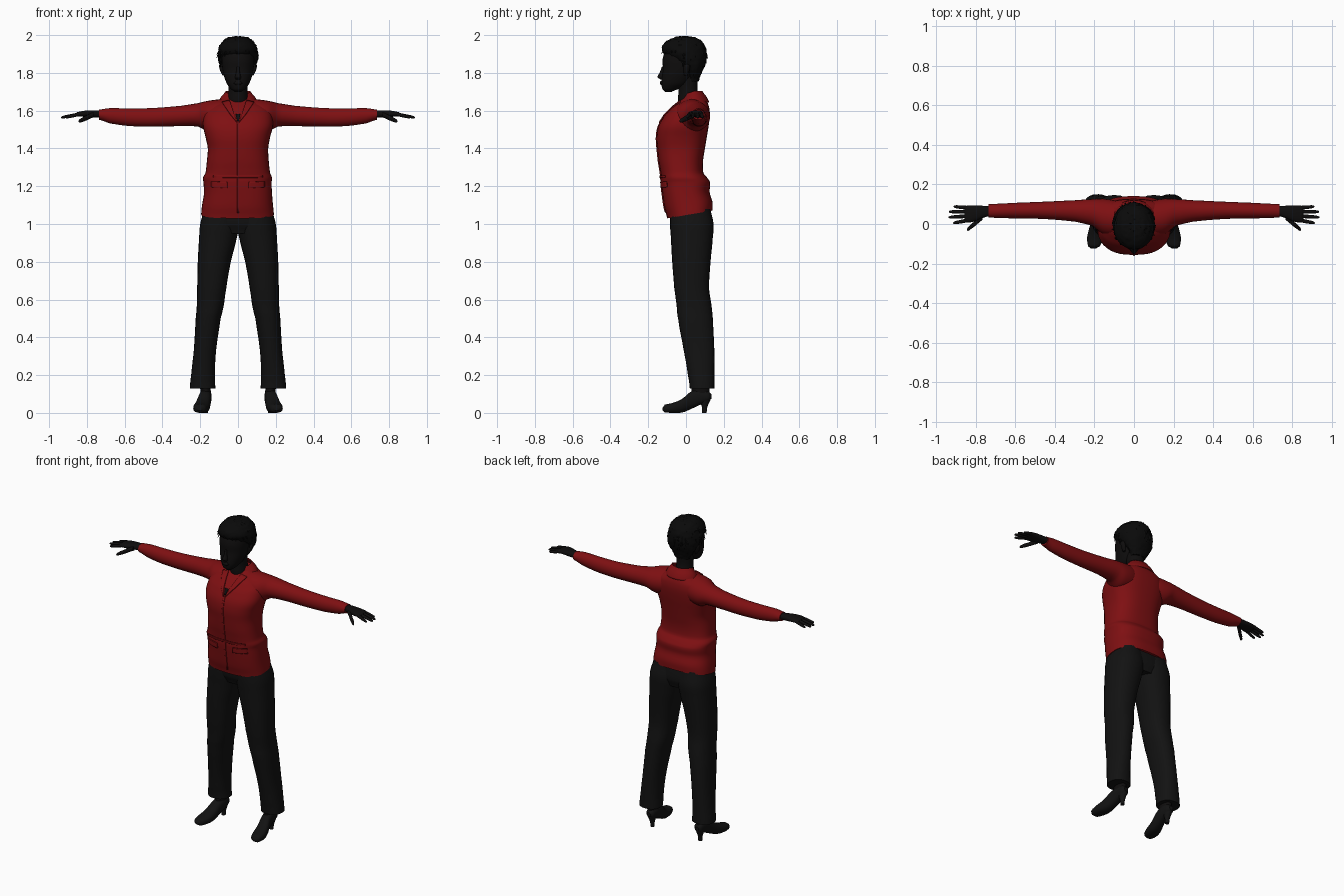
import bpy, bmesh, math, random
from mathutils import Vector
from mathutils.bvhtree import BVHTree

random.seed(4)


def material(name, rgb):
    m = bpy.data.materials.new(name)
    m.diffuse_color = (*rgb, 1)
    return m


RED = material("jacket_red", (0.21, 0.005, 0.006))
TROUSER = material("trouser_black", (0.006, 0.006, 0.006))
SKIN = material("dark_skin", (0.0045, 0.004, 0.004))
HAIR = material("hair_black", (0.003, 0.003, 0.003))


def finish(name, bm, mat, mirror=False):
    bmesh.ops.recalc_face_normals(bm, faces=bm.faces)
    me = bpy.data.meshes.new(name)
    bm.to_mesh(me)
    bm.free()
    me.materials.append(mat)
    ob = bpy.data.objects.new(name, me)
    bpy.context.collection.objects.link(ob)
    bpy.context.view_layer.objects.active = ob
    ob.select_set(True)
    bpy.ops.object.shade_smooth_by_angle(angle=math.radians(50))
    ob.select_set(False)
    if mirror:
        ob.modifiers.new("mirror", 'MIRROR')
    return ob


def spline(p0, p1, p2, p3, t):
    return 0.5 * (2 * p1 + (p2 - p0) * t + (2 * p0 - 5 * p1 + 4 * p2 - p3) * t * t
                  + (3 * p1 - p0 - 3 * p2 + p3) * t ** 3)


def loft(name, rows, mat, axis='z', power=2.0, n=24, steps=4, mirror=False, warp=None, caps=True):
    """Skin rounded rings; each row is (position, a_min, a_max, b_min, b_max)."""
    dense = []
    for i in range(len(rows) - 1):
        quad = [rows[max(i - 1, 0)], rows[i], rows[i + 1], rows[min(i + 2, len(rows) - 1)]]
        for s in range(steps):
            t = s / steps
            dense.append([quad[1][0] + (quad[2][0] - quad[1][0]) * t]
                         + [spline(*(q[k] for q in quad), t) for k in range(1, 5)])
    dense.append(rows[-1])
    bm = bmesh.new()
    rings = []
    for p, a0, a1, b0, b1 in dense:
        ring = []
        for k in range(n):
            c, s = math.cos(math.tau * k / n), math.sin(math.tau * k / n)
            a = (a0 + a1) / 2 + (a1 - a0) / 2 * math.copysign(abs(c) ** (2 / power), c)
            b = (b0 + b1) / 2 + (b1 - b0) / 2 * math.copysign(abs(s) ** (2 / power), s)
            co = Vector({'z': (a, b, p), 'x': (p, a, b), 'y': (a, p, b)}[axis])
            ring.append(bm.verts.new(warp(co) if warp else co))
        rings.append(ring)
    for r, q in zip(rings, rings[1:]):
        for k in range(n):
            bm.faces.new((r[k], r[(k + 1) % n], q[(k + 1) % n], q[k]))
    if caps:
        bm.faces.new(rings[0])
        bm.faces.new(rings[-1])
    return finish(name, bm, mat, mirror)


# Jacket body, with a hem that rises toward the back
def hem(co):
    co.z += (co.y + 0.1) * 0.17 * min(max((1.2 - co.z) / 0.17, 0), 1)
    return co


jacket = loft("jacket_body", [
    (1.03, -.195, .19, -.10, .14), (1.09, -.19, .185, -.115, .14),
    (1.16, -.18, .18, -.125, .125), (1.22, -.183, .178, -.132, .128),
    (1.245, -.185, .18, -.132, .112), (1.27, -.172, .17, -.135, .092),
    (1.33, -.165, .163, -.145, .09), (1.40, -.16, .16, -.152, .10),
    (1.46, -.172, .17, -.156, .11), (1.52, -.185, .185, -.145, .12),
    (1.58, -.18, .18, -.11, .126), (1.62, -.155, .155, -.07, .122),
    (1.65, -.105, .105, -.035, .11), (1.675, -.075, .075, -.01, .09)],
    RED, power=2.6, n=40, warp=hem)

# Sleeves
loft("sleeve", [
    (.04, -.03, .10, 1.50, 1.665), (.10, -.06, .12, 1.49, 1.66), (.16, -.05, .128, 1.49, 1.652),
    (.21, -.01, .126, 1.515, 1.64), (.30, .012, .12, 1.518, 1.626), (.45, .025, .113, 1.515, 1.614),
    (.58, .028, .108, 1.519, 1.612), (.68, .03, .103, 1.533, 1.613), (.735, .033, .1, 1.552, 1.606)],
    RED, axis='x', mirror=True)


# Collar stands up behind the neck and drops at the front
def collar_drop(co):
    co.z -= max(0, 0.045 - co.y) * 0.35
    return co


collar = loft("collar", [
    (1.645, -.105, .105, -.045, .122), (1.675, -.09, .09, -.03, .108), (1.705, -.066, .066, -.012, .086)],
    RED, warp=collar_drop, caps=False)
mod = collar.modifiers.new("thickness", 'SOLIDIFY')
mod.thickness = 0.006

# Plates laid on the jacket front
bvh = BVHTree.FromPolygons([v.co for v in jacket.data.vertices],
                           [tuple(p.vertices) for p in jacket.data.polygons])


def plate(name, corners, mat, mirror=False, lift=0.004, n=8):
    c = [Vector((x, z)) for x, z in corners]
    bm = bmesh.new()
    grid = []
    for i in range(n + 1):
        row = []
        for j in range(n + 1):
            p = c[0].lerp(c[1], i / n).lerp(c[3].lerp(c[2], i / n), j / n)
            hit = bvh.ray_cast(Vector((p.x, -1, p.y)), Vector((0, 1, 0)))[0]
            row.append(bm.verts.new((p.x, (hit.y if hit else 0) - lift, p.y)))
        grid.append(row)
    for i in range(n):
        for j in range(n):
            bm.faces.new((grid[i][j], grid[i + 1][j], grid[i + 1][j + 1], grid[i][j + 1]))
    ob = finish(name, bm, mat, mirror)
    m = ob.modifiers.new("thickness", 'SOLIDIFY')
    m.thickness, m.offset = 0.007, 0
    return ob


plate("lapel", [(.004, 1.535), (.045, 1.585), (.085, 1.645), (.045, 1.655)], RED, True)
plate("neck_opening", [(-.004, 1.545), (.004, 1.545), (.012, 1.58), (-.012, 1.58)], SKIN, lift=0.001, n=3)
plate("pocket_flap", [(.055, 1.19), (.14, 1.195), (.14, 1.225), (.055, 1.222)], RED, True)
plate("waist_seam", [(-.13, 1.245), (.13, 1.245), (.13, 1.256), (-.13, 1.256)], RED, n=12)
plate("front_edge", [(-.004, 1.06), (.006, 1.06), (.006, 1.54), (-.004, 1.54)], RED, lift=0.001, n=16)

# Trousers
loft("trouser_seat", [
    (.95, -.12, .12, -.06, .12), (1.0, -.185, .185, -.08, .135), (1.10, -.175, .175, -.085, .125)],
    TROUSER, power=2.5, n=32)
loft("trouser_leg", [
    (.13, .12, .255, .02, .15), (.20, .122, .248, .01, .15), (.33, .116, .234, -.012, .15),
    (.50, .092, .224, -.042, .142), (.57, .075, .218, -.05, .135), (.66, .062, .216, -.062, .122),
    (.80, .038, .213, -.073, .13), (.93, .006, .206, -.08, .142), (1.0, -.005, .2, -.085, .146),
    (1.08, .0, .18, -.085, .13)], TROUSER, power=2.3, mirror=True)

# Shoes: ankle, foot and heel
loft("ankle", [(.07, .142, .2, .03, .125), (.13, .145, .2, .03, .125), (.22, .15, .21, .04, .12)],
     SKIN, mirror=True, n=16)
loft("shoe", [
    (-.124, .192, .218, .012, .028), (-.112, .172, .232, .003, .044), (-.07, .155, .237, 0, .053),
    (-.02, .148, .226, .002, .075), (.03, .143, .21, .022, .115), (.08, .14, .202, .045, .125),
    (.12, .145, .197, .062, .115), (.135, .158, .185, .075, .1)],
    TROUSER, axis='y', power=2.5, n=20, mirror=True)
loft("shoe_heel", [(0, .158, .183, .085, .11), (.03, .156, .185, .084, .113), (.075, .146, .197, .065, .132)],
     TROUSER, mirror=True, n=14)

# Hands: palm, four fingers and thumb
loft("palm", [
    (.72, .042, .092, 1.563, 1.6), (.76, .032, .092, 1.564, 1.602), (.81, .012, .094, 1.567, 1.6),
    (.85, .008, .092, 1.57, 1.593), (.858, .02, .082, 1.575, 1.588)],
    SKIN, axis='x', power=2.4, n=16, mirror=True)


def digit(name, start, end, r):
    rows = []
    for t, k in ((0, 1), (.4, 1), (.8, .85), (.95, .6), (1, .15)):
        p = Vector(start).lerp(Vector(end), t)
        rows.append((p.x, p.y - r * k, p.y + r * k, p.z - r * k, p.z + r * k))
    loft(name, rows, SKIN, axis='x', n=10, steps=2, mirror=True)


for name, y0, x1, y1 in (("index_finger", .018, .915, .005), ("middle_finger", .04, .938, .034),
                         ("ring_finger", .062, .936, .062), ("little_finger", .082, .912, .088)):
    digit(name, (.84, y0, 1.581), (x1, y1, 1.564), .0095)
digit("thumb", (.765, .035, 1.578), (.845, -.03, 1.543), .014)

# Neck and face
loft("neck", [(1.60, -.06, .06, -.035, .075), (1.66, -.055, .055, -.042, .072),
              (1.71, -.05, .05, -.04, .06), (1.80, -.055, .055, -.05, .065)], SKIN)
loft("face", [
    (1.70, -.018, .018, -.11, -.075), (1.712, -.036, .036, -.124, -.045), (1.74, -.058, .058, -.13, .01),
    (1.78, -.073, .073, -.127, .04), (1.82, -.082, .082, -.122, .06), (1.87, -.086, .086, -.124, .07),
    (1.92, -.08, .08, -.108, .07), (1.95, -.05, .05, -.07, .05)], SKIN, power=2.2, n=32)
loft("nose", [(1.765, -.014, .014, -.135, -.11), (1.777, -.016, .016, -.151, -.11),
              (1.80, -.01, .01, -.14, -.11), (1.835, -.007, .007, -.127, -.11)], SKIN, n=12)
loft("lips", [(1.735, -.012, .012, -.134, -.11), (1.745, -.024, .024, -.138, -.11),
              (1.757, -.014, .014, -.136, -.11)], SKIN, n=12)
loft("ear", [(1.785, .068, .082, -.01, .01), (1.81, .07, .094, -.014, .018),
             (1.84, .072, .1, -.012, .022), (1.85, .075, .09, -.005, .015)], SKIN, n=10, mirror=True)


# Hair cap with a slightly tousled surface
def tousle(co):
    return co + Vector([random.uniform(-.003, .003) for _ in range(3)])


loft("hair_cap", [
    (1.755, -.048, .048, .01, .066), (1.79, -.068, .068, 0, .078), (1.83, -.092, .092, -.03, .095),
    (1.87, -.104, .104, -.075, .106), (1.91, -.105, .105, -.124, .108), (1.945, -.097, .097, -.125, .1),
    (1.97, -.078, .078, -.1, .08), (1.987, -.052, .052, -.065, .05), (1.993, -.015, .015, -.03, .02)],
    HAIR, n=36, warp=tousle)

# Loose locks that sweep down around the cap
bm = bmesh.new()
for _ in range(110):
    a, h = random.uniform(0, math.tau), random.uniform(-.35, .95)
    if math.sin(a) < -.3 and h < .25:
        continue
    w = math.sqrt(1 - h * h)
    normal = Vector((w * math.cos(a), w * math.sin(a), h))
    base = Vector((0, -.008, 1.89)) + Vector((normal.x * .1, normal.y * .112, h * .1))
    side = normal.cross(Vector((0, 0, 1))).normalized()
    down = side.cross(normal).normalized()
    if down.z > 0:
        down = -down
    tip = base + down * random.uniform(.025, .045) + normal * .008 + side * random.uniform(-.015, .015)
    ring = [bm.verts.new(base + o) for o in (side * .011, normal * .006, -side * .011, -normal * .008)]
    end = bm.verts.new(tip)
    for k in range(4):
        bm.faces.new((ring[k], ring[(k + 1) % 4], end))
    bm.faces.new(ring[::-1])
finish("hair_locks", bm, HAIR)
